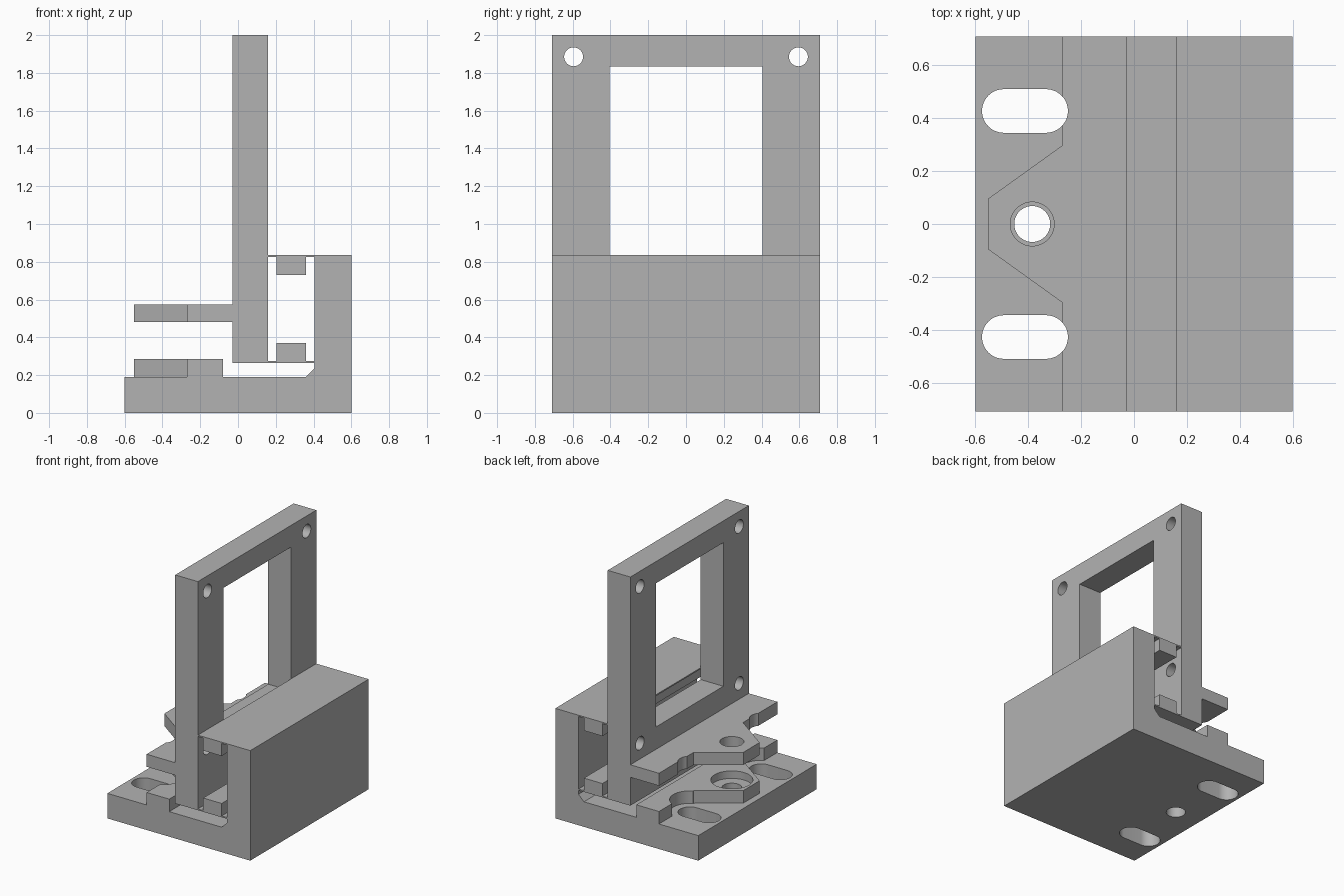
import bpy, bmesh, math
from mathutils import Matrix, Vector

old = bpy.data.objects.get("Cube")
if old:
    bpy.data.objects.remove(old, do_unlink=True)

HALF = 0.71            # half depth of the whole bracket
SLOT_Y = 0.4275        # mounting slot offset
SCREW_X = -0.385       # adjusting screw position

grey = bpy.data.materials.new("plain_grey")
grey.use_nodes = True
colour = (0.45, 0.45, 0.45, 1)
grey.diffuse_color = colour
grey.node_tree.nodes["Principled BSDF"].inputs["Base Color"].default_value = colour


def extrude(name, points, axis, lo, hi):
    """Solid from a 2D outline: axis y uses (x, z), z uses (x, y), x uses (y, z)."""
    place = {"x": lambda a, b: (lo, a, b),
             "y": lambda a, b: (a, lo, b),
             "z": lambda a, b: (a, b, lo)}[axis]
    step = Vector([(hi - lo) * (axis == k) for k in "xyz"])
    bm = bmesh.new()
    face = bm.faces.new([bm.verts.new(place(*p)) for p in points])
    res = bmesh.ops.extrude_face_region(bm, geom=[face])
    bmesh.ops.translate(bm, vec=step,
                        verts=[v for v in res["geom"] if isinstance(v, bmesh.types.BMVert)])
    bmesh.ops.recalc_face_normals(bm, faces=bm.faces)
    mesh = bpy.data.meshes.new(name)
    bm.to_mesh(mesh)
    bm.free()
    mesh.materials.append(grey)
    obj = bpy.data.objects.new(name, mesh)
    bpy.context.scene.collection.objects.link(obj)
    return obj


def rect(a0, a1, b0, b1):
    return [(a0, b0), (a1, b0), (a1, b1), (a0, b1)]


def stadium(cx, cy, r, reach=0.0, n=24):
    """Circle, or a slot whose end centres lie at cx +- reach."""
    pts = []
    for side in (1, -1):
        for i in range(n + 1):
            t = math.pi * (i / n - 0.5)
            pts.append((cx + side * (reach + r * math.cos(t)), cy + side * r * math.sin(t)))
    if reach == 0:
        pts = pts[:n] + pts[n + 1:-1]
    return pts


def cut(obj, cutters):
    """Subtract the cutters, bake the result and remove them."""
    for c in cutters:
        c.hide_render = True
        mod = obj.modifiers.new("cut", "BOOLEAN")
        mod.operation = "DIFFERENCE"
        mod.solver = "EXACT"
        mod.object = c
    dg = bpy.context.evaluated_depsgraph_get()
    mesh = bpy.data.meshes.new_from_object(obj.evaluated_get(dg))
    obj.modifiers.clear()
    obj.data = mesh
    for c in cutters:
        bpy.data.objects.remove(c, do_unlink=True)
    # smooth the bores only
    bpy.ops.object.select_all(action="DESELECT")
    obj.select_set(True)
    bpy.context.view_layer.objects.active = obj
    bpy.ops.object.shade_smooth_by_angle(angle=math.radians(30))


def slots(radius, lo, hi):
    return [extrude("slot_cutter", stadium(-0.4125, s * SLOT_Y, radius, 0.08), "z", lo, hi)
            for s in (1, -1)]


def screw_hole(radius, lo, hi):
    return extrude("hole_cutter", stadium(SCREW_X, 0, radius), "z", lo, hi)


# Base with upright wall and chamfered inner corner
base = extrude("base_and_wall",
               [(-0.6, 0), (0.6, 0), (0.6, 0.835), (0.405, 0.835), (0.405, 0.235),
                (0.36, 0.19), (-0.6, 0.19)], "y", -HALF, HALF)
cut(base, slots(0.0825, -0.1, 0.4) + [screw_hole(0.068, -0.1, 0.4)])


# Tongue outline shared by the two facing plates
def tongue(inner):
    return [(inner, -HALF), (inner, HALF), (-0.27, HALF), (-0.27, 0.298), (-0.55, 0.097),
            (-0.55, -0.097), (-0.27, -0.298), (-0.27, -HALF)]


# Lower plate with screw head clearances and recess
lower = extrude("lower_tongue_plate", tongue(-0.08), "z", 0.19, 0.285)
cut(lower, slots(0.14, 0.1, 0.4)
    + [screw_hole(0.068, 0.1, 0.4), screw_hole(0.145, 0.228, 0.4)])

# Upper plate carried by the frame
upper = extrude("upper_tongue_plate", tongue(-0.03), "z", 0.48, 0.575)
cut(upper, slots(0.0825, 0.4, 0.7) + [screw_hole(0.083, 0.4, 0.7)])

# Upright frame with window and four corner holes
frame = extrude("upright_frame", rect(-HALF, HALF, 0.265, 2.0), "x", -0.03, 0.16)
cut(frame, [extrude("window_cutter", rect(-0.405, 0.405, 0.745, 1.835), "x", -0.2, 0.3)]
    + [extrude("hole_cutter", stadium(s * 0.595, z, 0.05), "x", -0.2, 0.3)
       for s in (1, -1) for z in (0.695, 1.885)])

# Thin flexible leaves with stiff middle blocks
for name, leaf, block in (("upper", (0.825, 0.835), (0.73, 0.825)),
                          ("lower", (0.265, 0.275), (0.275, 0.37))):
    extrude(name + "_leaf", rect(0.16, 0.405, *leaf), "y", -HALF, HALF)
    extrude(name + "_leaf_block", rect(0.205, 0.36, *block), "y", -HALF, HALF)
